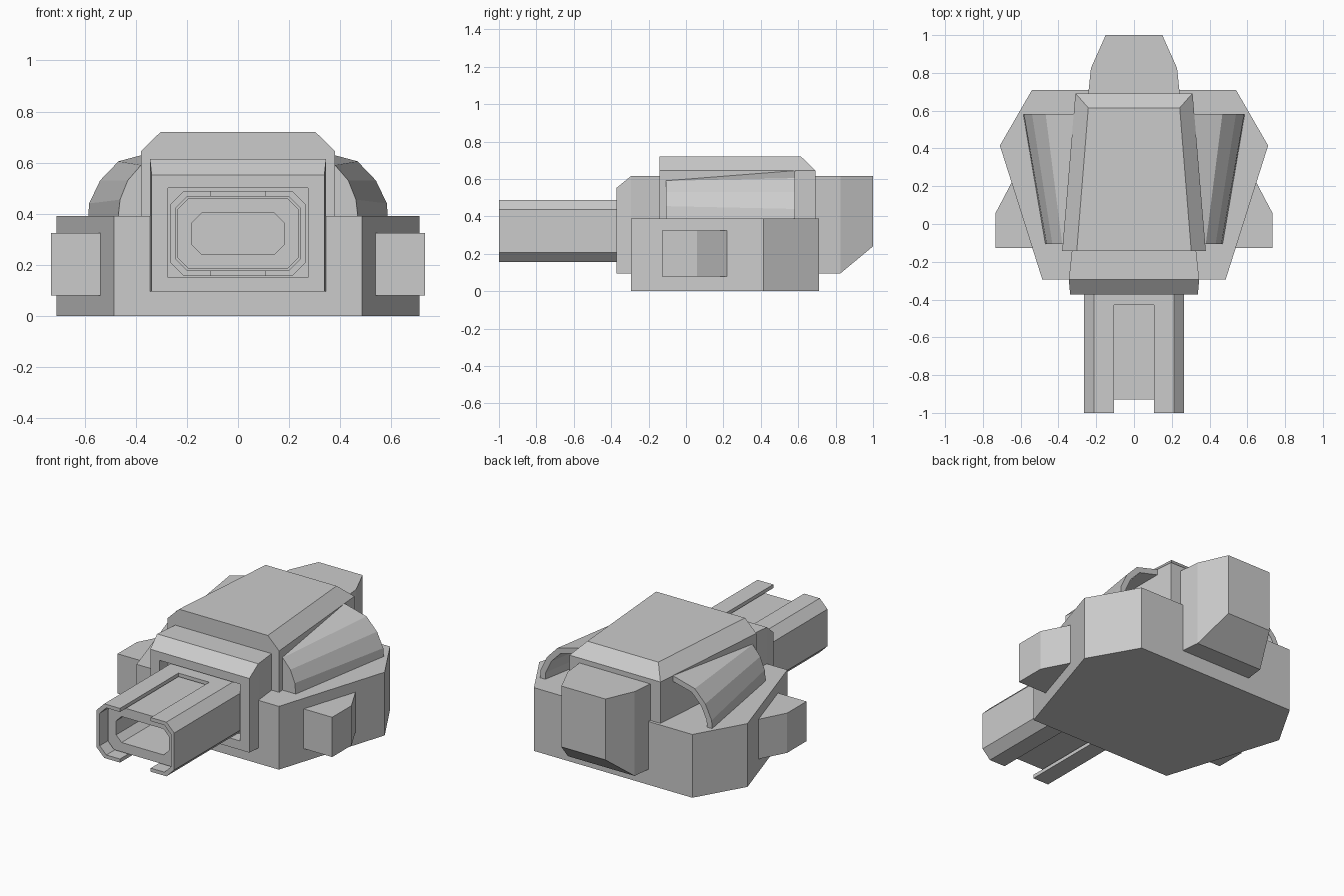
import bpy, bmesh
from mathutils import Vector

if "Cube" in bpy.data.objects:
    bpy.data.objects.remove(bpy.data.objects["Cube"])


def loft(name, rings, cap_start=True, cap_end=True):
    """Skin a list of closed rings that have equal point counts."""
    bm = bmesh.new()
    vs = [[bm.verts.new(p) for p in r] for r in rings]
    n = len(rings[0])
    for a, b in zip(vs, vs[1:]):
        for i in range(n):
            j = (i + 1) % n
            bm.faces.new((a[i], a[j], b[j], b[i]))
    if cap_start:
        bm.faces.new(vs[0][::-1])
    if cap_end:
        bm.faces.new(vs[-1])
    bmesh.ops.recalc_face_normals(bm, faces=bm.faces)
    mesh = bpy.data.meshes.new(name)
    bm.to_mesh(mesh)
    bm.free()
    ob = bpy.data.objects.new(name, mesh)
    bpy.context.collection.objects.link(ob)
    return ob


def plan_prism(name, outline, z0, z1):
    return loft(name, [[(x, y, z) for x, y in outline] for z in (z0, z1)])


def box(name, x0, x1, y0, y1, z0, z1):
    return plan_prism(name, [(x0, y0), (x1, y0), (x1, y1), (x0, y1)], z0, z1)


def octagon(hx, hz, c, y, zc=0.322):
    pts = [(hx, hz - c), (hx - c, hz), (c - hx, hz), (-hx, hz - c),
           (-hx, c - hz), (c - hx, -hz), (hx - c, -hz), (hx, c - hz)]
    return [(x, y, zc + z) for x, z in pts]


def octagon_bar(name, hx, hz, c, y0, y1):
    return loft(name, [octagon(hx, hz, c, y) for y in (y0, y1)])


def cut(ob, cutter):
    cutter.hide_render = True
    m = ob.modifiers.new("cut", 'BOOLEAN')
    m.operation, m.solver, m.object = 'DIFFERENCE', 'EXACT', cutter
    bpy.context.view_layer.objects.active = ob
    bpy.ops.object.modifier_apply(modifier=m.name)
    bpy.data.objects.remove(cutter)


# Base block
plan_prism("base", [(-.485, -.295), (.485, -.295), (.71, .415), (.54, .71),
                    (-.54, .71), (-.71, .415)], 0, .39)

# Tapered main housing with a rectangular front recess
housing = loft("housing", [
    [(-w, y, z0), (w, y, z0), (w, y, z1), (-w, y, z1)]
    for y, w, z0, z1 in [(-.372, .338, .095, .552), (-.295, .345, .095, .615),
                         (.825, .228, .095, .615), (1, .15, .24, .615)]])
cut(housing, box("recess_cutter", -.275, .275, -.5, -.29, .15, .5))

# Roof cover with bevelled sides and rear
loft("roof", [
    [(-a, y0, z), (a, y0, z), (b, y1, z), (-b, y1, z)]
    for a, b, y0, y1, z in [(.38, .31, -.142, .692, .38),
                            (.38, .31, -.142, .692, .645),
                            (.303, .242, -.142, .615, .72)]])

# Barrel sleeve: thin octagonal tube, slotted above and below
sleeve = octagon_bar("barrel_sleeve", .265, .167, .053, -1, -.285)
cut(sleeve, octagon_bar("bore_cutter", .243, .145, .045, -1.1, -.2))
cut(sleeve, box("slot_cutter", -.105, .105, -1.1, -.43, 0, 1))

# Inner barrel with bore
barrel = octagon_bar("inner_barrel", .236, .138, .042, -.93, -.28)
cut(barrel, octagon_bar("bore_cutter", .18, .08, .037, -1.1, -.5))

# Curved side cowls: closed at the front, hollow at the rear
front_arc = [(.47, .38), (.462, .455), (.432, .53), (.38, .59), (.3, .615)]
rear_arc = [(.587, .38), (.583, .44), (.54, .53), (.468, .605), (.3, .65)]
THICK = .035


def arc_ring(arc, y, side, inset=0):
    c = Vector((.3, .38))
    pts = []
    for p in arc:
        v = Vector(p) - c
        q = c + v * (1 - inset / v.length)
        pts.append((side * q.x, y, q.y))
    return pts + [(side * .3, y, .38)]


for side, label in ((1, "right"), (-1, "left")):
    cowl = loft("cowl_" + label, [arc_ring(front_arc, -.107, side),
                                  arc_ring(rear_arc, .583, side),
                                  arc_ring(rear_arc, .583, side, THICK),
                                  arc_ring(front_arc, -.06, side, THICK)])
    # Side pods
    plan_prism("side_pod_" + label,
               [(side * x, y) for x, y in [(.48, -.128), (.732, -.128), (.732, .06),
                                           (.645, .225), (.5, .225)]], .08, .325)
